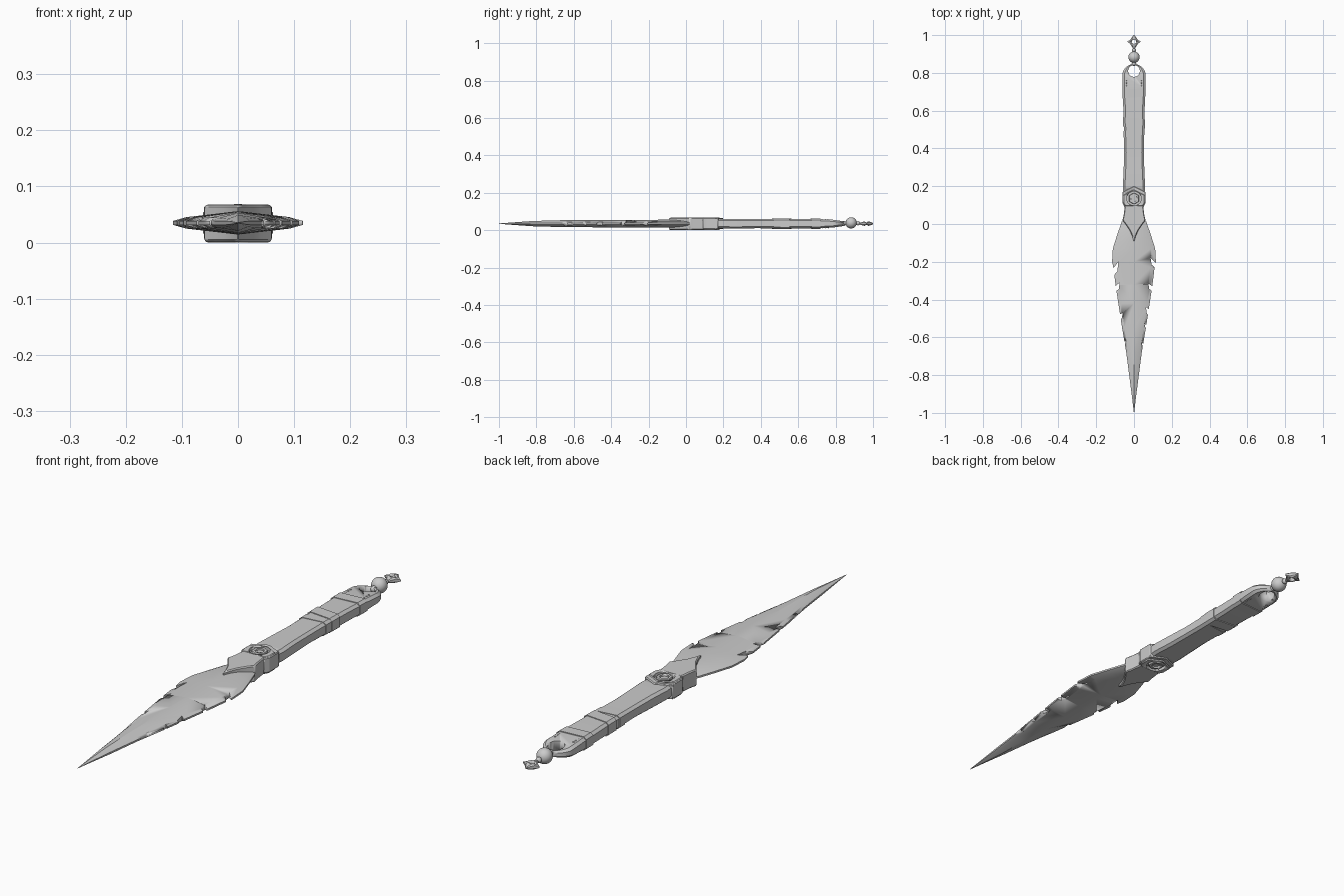
import bpy, bmesh, math
from mathutils import Matrix, Vector

cube = bpy.data.objects.get("Cube")
if cube:
    bpy.data.objects.remove(cube, do_unlink=True)

MID = 0.035  # height of the flat middle plane
grey = bpy.data.materials.new("plain grey")
grey.use_nodes = True
GREY = (0.6, 0.6, 0.6, 1)
grey.diffuse_color = GREY
grey.node_tree.nodes["Principled BSDF"].inputs["Base Color"].default_value = GREY


def finish(name, bm, smooth=25):
    bmesh.ops.remove_doubles(bm, verts=bm.verts, dist=0.00005)
    bmesh.ops.recalc_face_normals(bm, faces=bm.faces)
    me = bpy.data.meshes.new(name)
    bm.to_mesh(me)
    bm.free()
    me.materials.append(grey)
    ob = bpy.data.objects.new(name, me)
    bpy.context.collection.objects.link(ob)
    bpy.ops.object.select_all(action="DESELECT")
    ob.select_set(True)
    bpy.context.view_layer.objects.active = ob
    bpy.ops.object.shade_smooth_by_angle(angle=math.radians(smooth))
    return ob


def loft(name, rows, section, skew=0):
    """Skin cross-sections along y; each row is y, half width, half height."""
    bm = bmesh.new()
    rings = []
    for y, w, h in rows:
        rings.append([bm.verts.new((x, y + skew * x, MID + z)) for x, z in section(w, h)])
    n = len(rings[0])
    for a, b in zip(rings, rings[1:]):
        for i in range(n):
            bm.faces.new((a[i], a[(i + 1) % n], b[(i + 1) % n], b[i]))
    bm.faces.new(rings[0])
    bm.faces.new(rings[-1])
    return finish(name, bm)


def prism(name, pts, z0, z1, bevel=0):
    bm = bmesh.new()
    f = bm.faces.new([bm.verts.new((x, y, z0)) for x, y in pts])
    res = bmesh.ops.extrude_face_region(bm, geom=[f])
    tops = [v for v in res["geom"] if isinstance(v, bmesh.types.BMVert)]
    bmesh.ops.translate(bm, verts=tops, vec=(0, 0, z1 - z0))
    ob = finish(name, bm)
    if bevel:
        m = ob.modifiers.new("edge bevel", "BEVEL")
        m.width, m.segments, m.limit_method = bevel, 1, "ANGLE"
        m.angle_limit = math.radians(50)
    return ob


def cut(ob, cutters):
    for c in cutters:
        m = ob.modifiers.new("cut", "BOOLEAN")
        m.operation, m.solver, m.object = "DIFFERENCE", "EXACT", c
        c.hide_render = True
        c.hide_set(True)


def ball(name, y, r, z=MID):
    bm = bmesh.new()
    bmesh.ops.create_uvsphere(bm, u_segments=24, v_segments=14, radius=r,
                              matrix=Matrix.Translation((0, y, z)))
    return finish(name, bm, 40)


def circle(y, r, n=28, turn=0.0):
    return [(r * math.cos(turn + math.tau * i / n), y + r * math.sin(turn + math.tau * i / n))
            for i in range(n)]


def mirrored(right):
    """Close a right-hand outline with its mirror image."""
    return right + [(-x, y) for x, y in reversed(right) if x > 0]


def slab(w, h):
    c = min(0.011, w * 0.4)
    d = min(0.009, h * 0.5)
    right = [(w - c, -h), (w, d - h), (w, h - d), (w - c, h)]
    return right + [(-x, z) for x, z in reversed(right)]


def blade_section(w, h):
    e = min(0.0035, h * 0.3)
    right = [(w, -e), (w, e), (w * 0.8, h * 0.5)]
    return [(0, -h), (w * 0.8, -h * 0.5)] + right + [(0, h)] + \
        [(-x, z) for x, z in reversed(right)] + [(-w * 0.8, -h * 0.5)]


# Blade: leaf shape with a central ridge and chipped edges
blade = loft("blade", [
    (0.03, 0.055, 0.016), (0.01, 0.066, 0.019), (-0.06, 0.09, 0.021), (-0.13, 0.112, 0.021),
    (-0.2, 0.116, 0.02), (-0.23, 0.109, 0.02), (-0.32, 0.098, 0.02), (-0.42, 0.083, 0.02),
    (-0.55, 0.063, 0.019), (-0.68, 0.041, 0.018), (-0.82, 0.023, 0.014),
    (-0.92, 0.01, 0.007), (-1.0, 0.0007, 0.001)], blade_section)

chips = []
for side, y, inner, span in [
        (-1, -0.2, 0.083, 0.05), (-1, -0.31, 0.076, 0.035), (-1, -0.47, 0.06, 0.03),
        (-1, -0.62, 0.043, 0.02), (1, -0.18, 0.088, 0.035), (1, -0.315, 0.076, 0.03),
        (1, -0.44, 0.063, 0.035), (1, -0.53, 0.056, 0.02), (1, -0.63, 0.041, 0.02)]:
    pts = [(side * inner, y), (side * 0.14, y - span * 1.5), (side * 0.14, y - span * 2.2),
           (side * (inner + 0.005), y - span)]
    chips.append(prism("chip_cutter", pts, -0.1, 0.2))
cut(blade, chips)

# Handle: chamfered bar with a tapered round end and a lanyard hole
END, R = 0.785, 0.062
rows = [(0.07, 0.048, 0.024), (0.2, 0.059, 0.0255), (0.28, 0.055, 0.026), (0.38, 0.052, 0.0245),
        (0.46, 0.053, 0.0255), (0.6, 0.056, 0.0255), (0.72, 0.061, 0.024)]
for i in range(9):
    a = math.radians(i * 10.5)
    rows.append((END + R * math.sin(a), max(R * math.cos(a), 0.008), 0.021 - 0.009 * math.sin(a)))
handle = loft("handle", rows, slab)
cut(handle, [prism("lanyard_hole_cutter", circle(0.81, 0.031), -0.1, 0.2)])

# Raised wraps around the grip
for name, y0, y1, w, h, skew in [
        ("lower_wrap", 0.465, 0.5, 0.055, 0.0275, 0.12), ("middle_wrap", 0.51, 0.56, 0.057, 0.0285, -0.1),
        ("upper_wrap", 0.67, 0.715, 0.061, 0.0275, 0.08)]:
    loft(name, [(y0, w, h), (y1, w + 0.001, h)], slab, skew)

# Pommel cap line and its small rivets
for face in (-1, 1):
    for side in (-1, 1):
        for i in range(3):
            ball("rivet", 0.0, 0.0035).location = (side * 0.04, 0.73 + 0.015 * i, face * 0.0215)

# Guard: forked block that ends in a curved point over the blade
guard_side = [(0, -0.095), (0.009, -0.065), (0.022, -0.035), (0.042, -0.005),
              (0.061, 0.02), (0.055, 0.045), (0.05, 0.085), (0.046, 0.1)]
guard = prism("guard", mirrored(guard_side), 0.001, 0.067, 0.004)

# Collar: two stacked chevron plates around the bolt
wide = prism("collar", mirrored([(0, 0.09), (0.05, 0.09), (0.061, 0.11), (0.061, 0.17), (0, 0.2)]),
             0.005, 0.065, 0.003)
narrow = prism("collar_face", mirrored([(0, 0.095), (0.047, 0.095), (0.057, 0.113), (0.057, 0.153), (0, 0.181)]),
               0.0, 0.068, 0.003)

# Bolt seats sunk into both faces, each holding a hexagonal nut
Y = 0.135
seats = [prism("bolt_seat_cutter", circle(Y, 0.038), a, b) for a, b in ((-0.05, 0.012), (0.056, 0.1))]
for part in (wide, narrow, guard, handle):
    cut(part, seats)
bore = prism("bolt_bore_cutter", circle(Y, 0.017), 0.06, 0.1)
bore_low = prism("bolt_bore_cutter", circle(Y, 0.017), -0.05, 0.008)
nut = prism("hex_nut", circle(Y, 0.031, 6, math.pi / 6), 0.001, 0.067, 0.002)
cut(nut, [bore, bore_low])

# Pendant: bead, small beads and a four-pointed charm with a hole
ball("bead", 0.883, 0.03, 0.039)
ball("small_bead", 0.92, 0.011, 0.037)
ball("neck_bead", 0.848, 0.012, 0.037)
charm = loft("charm", [
    (0.928, 0.004, 0.004), (0.942, 0.013, 0.009), (0.955, 0.021, 0.012), (0.965, 0.036, 0.006),
    (0.975, 0.021, 0.012), (0.987, 0.012, 0.009), (1.0, 0.002, 0.003)], slab)
cut(charm, [prism("charm_hole_cutter", circle(0.965, 0.011), -0.1, 0.2)])
